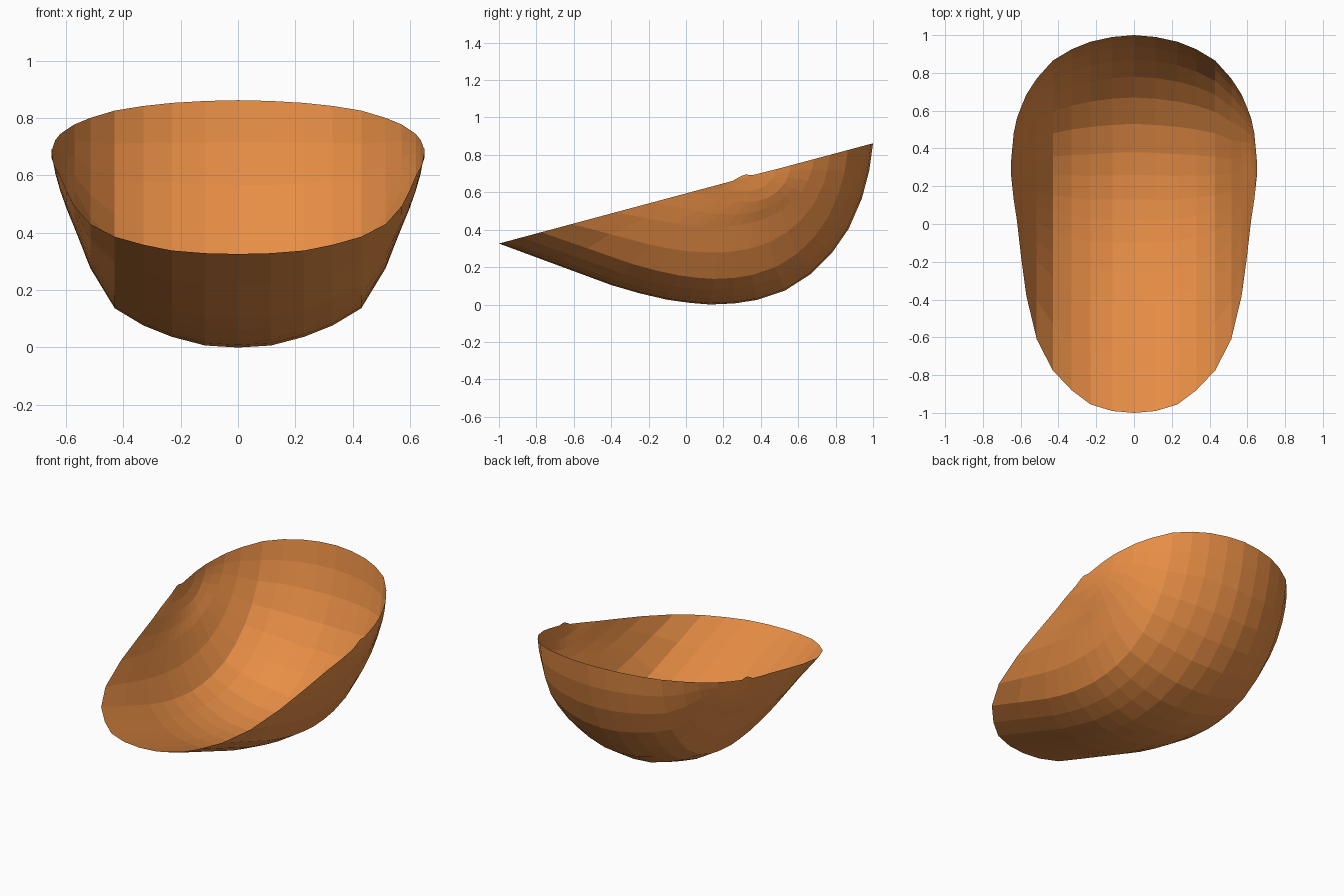
import bpy, bmesh

if "Cube" in bpy.data.objects:
    bpy.data.objects.remove(bpy.data.objects["Cube"])

# lengthwise profile of the scoop: position along the chord, depth below it (normalised)
PROFILE = [(0, 0), (.15, .285), (.3, .57), (.375, .695), (.45, .807), (.51, .88), (.565, .937),
           (.63, .98), (.69, 1), (.765, .985), (.835, .907), (.89, .786),
           (.935, .628), (.97, .417), (.99, .209), (1, 0)]
# half cross-stations: x, front rim y, back rim y, lowest z
STATIONS = [(0, -1, 1, .003), (.115, -.99, .99, .01), (.23, -.955, .965, .04),
            (.33, -.88, .925, .08), (.43, -.775, .865, .14), (.515, -.61, .77, .28),
            (.57, -.38, .685, .42), (.597, -.18, .62, .485), (.62, .02, .56, .55),
            (.637, .13, .48, .61), (.65, .25, .34, .672)]


def rim_z(y):
    return 0.597 + 0.268 * y


def section(bm, x, front, back, low):
    span = back - front
    # depth scale that puts the lowest point of this section at z = low
    depth = min((rim_z(front + t * span) - low) / d for t, d in PROFILE[1:-1])
    return [bm.verts.new((x, front + t * span, rim_z(front + t * span) - d * depth))
            for t, d in PROFILE]


# open scoop shell, lofted side to side
bm = bmesh.new()
all_stations = [(-x, f, b, z) for x, f, b, z in reversed(STATIONS[1:])] + STATIONS
rows = [section(bm, *s) for s in all_stations]
for a, b in zip(rows, rows[1:]):
    for i in range(len(PROFILE) - 1):
        bm.faces.new((a[i], a[i + 1], b[i + 1], b[i]))
# close the tiny side ends
bm.faces.new(rows[0][::-1])
bm.faces.new(rows[-1])
low = min(v.co.z for v in bm.verts)
for v in bm.verts:
    v.co.z -= low
bmesh.ops.recalc_face_normals(bm, faces=bm.faces)
if min(bm.faces, key=lambda f: f.calc_center_median().z).normal.z > 0:
    bmesh.ops.reverse_faces(bm, faces=bm.faces)

mesh = bpy.data.meshes.new("scoop_shell")
bm.to_mesh(mesh)
bm.free()
shell = bpy.data.objects.new("scoop_shell", mesh)
bpy.context.collection.objects.link(shell)

# orange brown finish
mat = bpy.data.materials.new("orange_shell")
mat.diffuse_color = (0.80, 0.27, 0.06, 1)
mat.use_nodes = True
mat.node_tree.nodes["Principled BSDF"].inputs["Base Color"].default_value = mat.diffuse_color
mesh.materials.append(mat)
